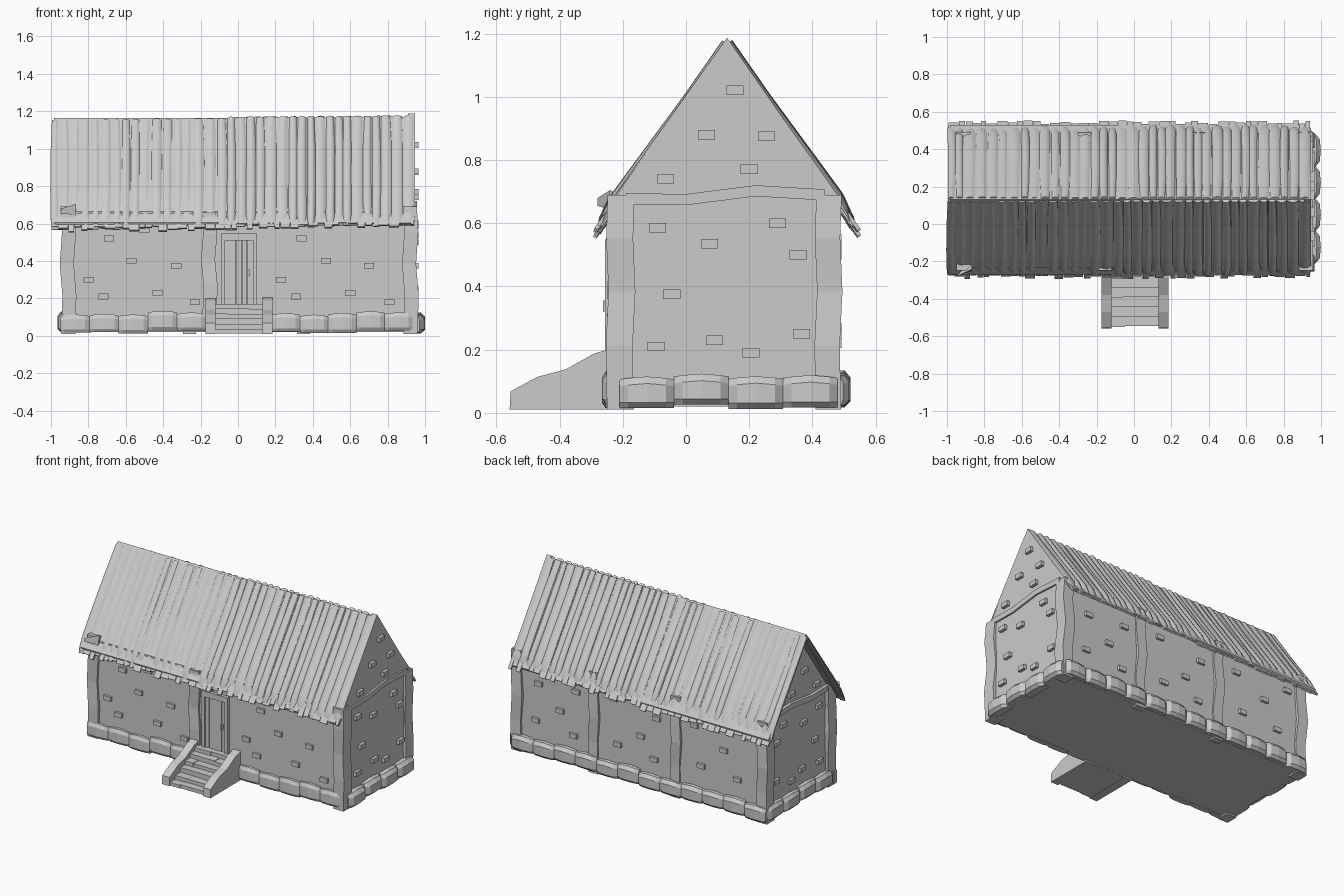
import bpy, bmesh, math, random
from mathutils import Vector

if "Cube" in bpy.data.objects:
    bpy.data.objects.remove(bpy.data.objects["Cube"])

random.seed(4)
R = random.uniform
YR = 0.13                                   # y of the ridge


def loft(bm, rings):
    """Closed solid skinned through equal-length rings of points."""
    vs = [[bm.verts.new(p) for p in r] for r in rings]
    n = len(vs[0])
    for a, b in zip(vs, vs[1:]):
        for i in range(n):
            j = (i + 1) % n
            bm.faces.new((a[i], a[j], b[j], b[i]))
    bm.faces.new(vs[0])
    bm.faces.new(vs[-1])


def box(bm, x0, x1, y0, y1, z0, z1):
    loft(bm, [[(x0, y0, z), (x1, y0, z), (x1, y1, z), (x0, y1, z)] for z in (z0, z1)])


def prism_x(bm, prof, x0, x1):
    loft(bm, [[(x, y, z) for y, z in prof] for x in (x0, x1)])


def finish(name, bm, smooth=False):
    bmesh.ops.recalc_face_normals(bm, faces=bm.faces)
    me = bpy.data.meshes.new(name)
    bm.to_mesh(me)
    bm.free()
    ob = bpy.data.objects.new(name, me)
    bpy.context.collection.objects.link(ob)
    if smooth:
        bpy.ops.object.select_all(action='DESELECT')
        ob.select_set(True)
        bpy.context.view_layer.objects.active = ob
        bpy.ops.object.shade_smooth_by_angle(angle=math.radians(40))
    return ob


# Main walls with gables; the right gable sits flush with the roof edge
bm = bmesh.new()
prism_x(bm, [(-.235, .02), (.475, .02), (.475, .665), (YR, 1.155), (-.235, .665)], -.92, .93)
prism_x(bm, [(-.235, .02), (.475, .02), (.475, .69), (YR, 1.187), (-.235, .675)], .91, .945)
finish("walls", bm)

# Crooked timber posts at the corners, beside the door and on the back
bm = bmesh.new()


def post(x0, x1, y0, y1, z0=.01, z1=.69):
    rings = []
    for t, k in ((0, 0), (.3, .006), (.55, -.008), (.8, .004), (1, -.004)):
        z = z0 + (z1 - z0) * t
        dx, dy = k, -k * .6
        rings.append([(x0 + dx, y0 + dy, z), (x1 + dx, y0 + dy, z),
                      (x1 + dx, y1 + dy, z), (x0 + dx, y1 + dy, z)])
    loft(bm, rings)


for xa, xb in ((-.945, -.87), (.885, .96)):
    post(xa, xb, -.25, -.165)
    post(xa, xb, .41, .49)
post(-.19, -.115, -.25, -.2, .1, .66)
for x in (.35, -.26):
    post(x - .035, x + .035, .44, .488)
finish("posts", bm)

# Bent tie beams across both gables
bm = bmesh.new()
for x0, x1 in ((-.94, -.9), (.92, .957)):
    loft(bm, [[(x0, y, z), (x1, y, z), (x1, y, z + .035), (x0, y, z + .035)]
              for y, z in ((-.19, .66), (0, .657), (.22, .685), (.44, .672))])
finish("gable_beams", bm)

# Beam end poking through the roof at the front left
bm = bmesh.new()
loft(bm, [[(-.95, -.28, .655), (-.945, -.28, .68), (-.94, -.27, .66)],
          [(-.865, -.25, .645), (-.865, -.24, .705), (-.865, -.17, .66)]])
finish("beam_end", bm)

# Loose bricks showing in the walls
front = [(-.69, .52), (-.5, .565), (-.57, .4), (-.33, .375), (-.8, .3), (-.72, .21),
         (-.43, .23), (-.23, .18), (-.04, .575), (.34, .52), (.47, .4), (.7, .375),
         (.23, .3), (.31, .21), (.6, .23), (.81, .18)]
side = [(.155, 1.02), (.065, .88), (.255, .875), (-.065, .74), (.2, .77), (.29, .6),
        (-.09, .585), (.075, .535), (.355, .5), (-.045, .375), (.365, .25),
        (.09, .23), (.205, .19), (-.095, .21)]
back = [(-.8, .55), (-.62, .42), (-.72, .25), (-.45, .27), (-.4, .53), (-.12, .5), (0, .35),
        (-.1, .22), (.17, .25), (.2, .55), (.48, .52), (.6, .36), (.5, .22), (.78, .25), (.76, .5)]
bm = bmesh.new()
for x, z in front:
    box(bm, x - .027, x + .027, -.25, -.22, z - .015, z + .015)
for x, z in back:
    box(bm, x - .027, x + .027, .46, .492, z - .015, z + .015)
for y, z in side:
    box(bm, .93, .966, y - .027, y + .027, z - .015, z + .015)
    box(bm, -.938, -.9, y - .027, y + .027, z - .015, z + .015)
finish("wall_bricks", bm)

# Pillow-shaped foundation stones
bm = bmesh.new()


def stones(start, end, out, count, depth):
    a, b, o = Vector(start), Vector(end), Vector(out)
    for i in range(count):
        z0 = R(.012, .03)
        z1 = z0 + R(.088, .098)
        rings = []
        for t, e, dz in ((0, .55, 0), (.15, 1, .004), (.5, 1.12, .009), (.85, 1, .004), (1, .55, 0)):
            p = a.lerp(b, (i + t) / count)
            d = depth * e
            rings.append([p + o * u + Vector((0, 0, z)) for u, z in (
                (-.02, z0), (d * .6, z0), (d, z0 + .018),
                (d, z1 - .022 + dz), (d * .6, z1 + dz), (-.02, z1 + dz))])
        loft(bm, rings)


stones((-.95, -.235, 0), (-.17, -.235, 0), (0, -1, 0), 5, .028)
stones((.18, -.235, 0), (.935, -.235, 0), (0, -1, 0), 5, .028)
stones((-.94, .475, 0), (.95, .475, 0), (0, 1, 0), 12, .04)
stones((.945, -.21, 0), (.945, .48, 0), (1, 0, 0), 4, .048)
stones((-.92, -.21, 0), (-.92, .48, 0), (-1, 0, 0), 4, .04)
finish("foundation_stones", bm)

# Door frame, slats and handle
bm = bmesh.new()
box(bm, -.092, -.07, -.257, -.22, .16, .548)
box(bm, .08, .102, -.257, -.22, .16, .548)
box(bm, -.07, .08, -.257, -.22, .51, .548)
finish("door_frame", bm)
bm = bmesh.new()
for i in range(5):
    x = -.07 + .03 * i
    box(bm, x + .001, x + .029, R(-.249, -.244), -.22, .16, .51)
box(bm, .052, .062, -.262, -.24, .32, .355)
finish("door", bm)

# Stair side walls and steps
bm = bmesh.new()
cheek = [(-.558, .01), (-.555, .068), (-.47, .114), (-.38, .138), (-.29, .188), (-.23, .205), (-.23, .01)]
prism_x(bm, cheek, -.175, -.12)
prism_x(bm, cheek, .13, .185)
finish("stair_sides", bm)
bm = bmesh.new()
for i in range(6):
    y, z = -.548 + i * .052, .035 + i * .027
    cut = R(-.06, .07)
    for xa, xb in ((-.125, cut), (cut, .135)):
        box(bm, xa, xb, y + R(-.004, .004), -.23, .012, z + R(-.003, .003))
finish("steps", bm)


# Roof: a thin deck, flat under-boards, and rounded planks that curl at the eaves
def ridge(x):
    return 1.157 + .008 * (x + 1) + (.008 if x > -.06 else 0)


bm = bmesh.new()
prism_x(bm, [(-.27, .605), (YR, 1.165), (.53, .605), (.525, .588), (YR, 1.14), (-.265, .588)], -.985, .93)
finish("roof_deck", bm)

D = Vector((0, -.58, -.815))                # down the front slope
N = Vector((0, -.815, .58))                 # out of the front slope


def plank(bm, s, x0, x1, length, thick, lift, curved):
    """One plank on side s (1 front, -1 back)."""
    xm, w = (x0 + x1) / 2, (x1 - x0) / 2
    top = Vector((0, 0, ridge(xm) - .012))
    if curved:
        sect = [(-1, 0), (-1, .35), (-.6, .85), (0, 1), (.6, .85), (1, .35), (1, 0)]
        stations = [(0, .8, 1), (.3, .95, .9), (.65, 1, 1.1), (.87, 1, 1.3), (.96, .95, 1.05), (1, .8, .45)]
    else:
        sect = [(-1, 0), (-1, 1), (1, 1), (1, 0)]
        stations = [(0, 1, 1), (.5, .97, 1), (1, 1, 1)]
    sway = R(-.006, .006)
    rings = []
    for t, kw, kh in stations:
        c = top + D * (length * t) + N * (lift - (.012 * (t - .85) / .15 if curved and t > .85 else 0))
        ring = []
        for u, h in sect:
            p = c + N * (h * thick * kh)
            ring.append((xm + sway * math.sin(t * 3) + u * w * kw, YR + s * p.y, p.z))
        rings.append(ring)
    loft(bm, rings)


for s, label in ((1, "front"), (-1, "back")):
    under, upper = bmesh.new(), bmesh.new()
    x = -.99
    while x < .93:
        w = R(.03, .06)
        plank(under, s, x, min(x + w - .003, .94), R(.69, .725), .012, -.008, False)
        x += w
    x = -1.0
    while x < .92:
        w = R(.042, .066)
        e = .948 if x + w > .92 else x + w
        plank(upper, s, x, e + .001, R(.67, .71), R(.013, .02), .001, True)
        x = e
    finish("roof_boards_" + label, under)
    finish("roof_planks_" + label, upper, True)
